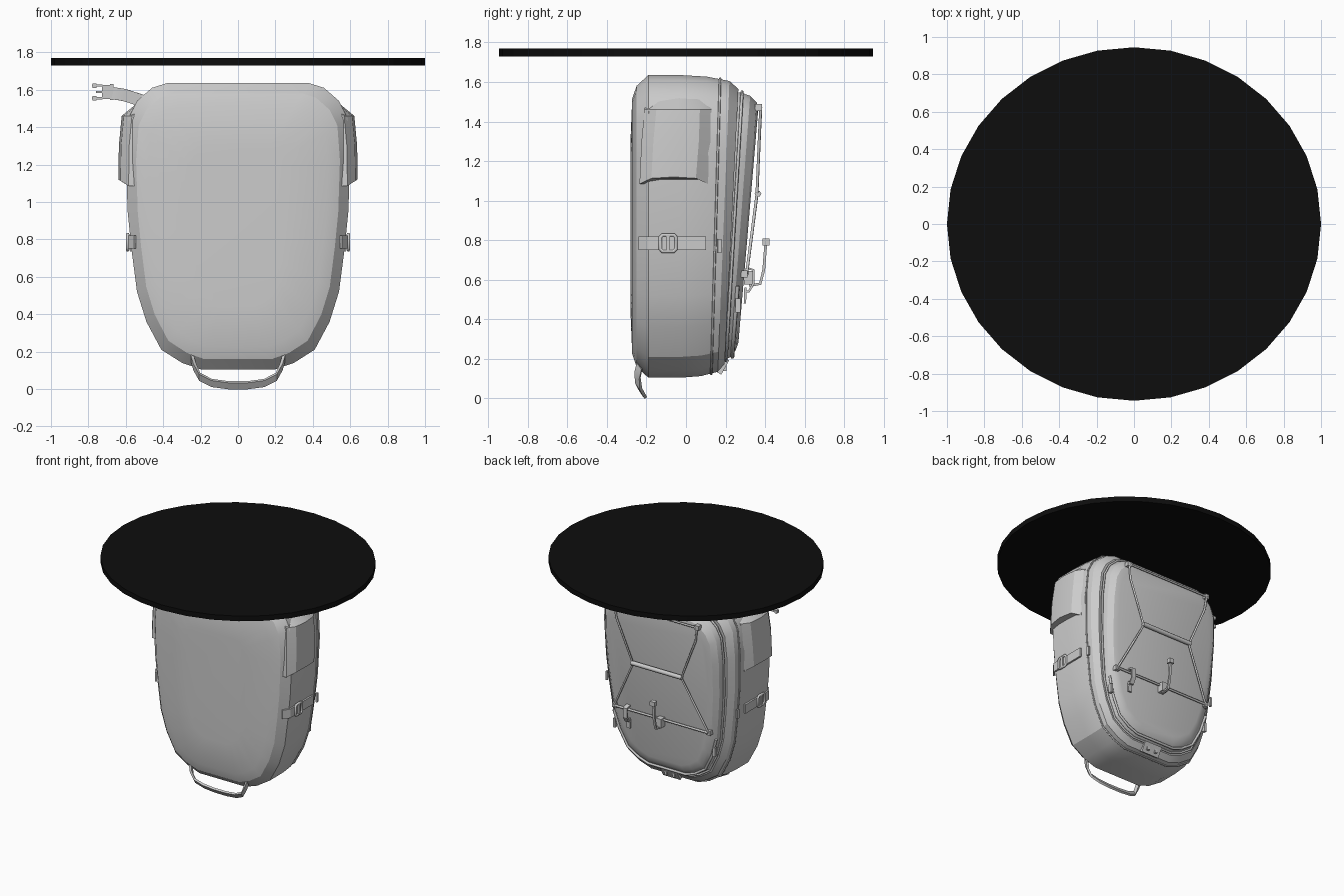
import bpy, bmesh, math
from mathutils import Vector

if "Cube" in bpy.data.objects:
    bpy.data.objects.remove(bpy.data.objects["Cube"])

# Right half of the pack outline (x, z), from top to bottom
HALF = [(.38, 1.635), (.46, 1.61), (.54, 1.54), (.585, 1.45), (.6, 1.25), (.595, 1.1), (.59, .95),
        (.57, .75), (.54, .52), (.49, .36), (.41, .21), (.3, .14), (.2, .105)]
OUTLINE = HALF + [(-x, z) for x, z in reversed(HALF)]


def ring(y, inset, tilt=0.0):
    """Outline shrunk by inset, placed at depth y and leaned by tilt."""
    kx, kz = 1 - inset / .6, 1 - inset / .765
    pts = [(x * kx, .87 + (z - .87) * kz) for x, z in OUTLINE]
    return [Vector((x, y + tilt * (z - .87), z)) for x, z in pts]


def loft(name, rings, angle=25):
    bm = bmesh.new()
    rows = [[bm.verts.new(p) for p in r] for r in rings]
    n = len(rows[0])
    for a, b in zip(rows, rows[1:]):
        for i in range(n):
            bm.faces.new((a[i], a[(i + 1) % n], b[(i + 1) % n], b[i]))
    bm.faces.new(rows[0])
    bm.faces.new(rows[-1])
    bmesh.ops.recalc_face_normals(bm, faces=bm.faces)
    me = bpy.data.meshes.new(name)
    bm.to_mesh(me)
    bm.free()
    ob = bpy.data.objects.new(name, me)
    bpy.context.collection.objects.link(ob)
    bpy.context.view_layer.objects.active = ob
    ob.select_set(True)
    bpy.ops.object.shade_smooth_by_angle(angle=math.radians(angle))
    ob.select_set(False)
    return ob


def strap(name, pts, wide, width, thick=.012):
    """Flat webbing swept along pts; wide is its width direction."""
    pts, w = [Vector(p) for p in pts], Vector(wide).normalized()
    rings = []
    for i, p in enumerate(pts):
        t = pts[min(i + 1, len(pts) - 1)] - pts[max(i - 1, 0)]
        n = t.cross(w).normalized() * thick / 2
        h = w * width / 2
        rings.append([p + h + n, p - h + n, p - h - n, p + h - n])
    return loft(name, rings)


def cord(name, pts, radius=.008, closed=False):
    cu = bpy.data.curves.new(name, 'CURVE')
    cu.dimensions = '3D'
    cu.bevel_depth, cu.bevel_resolution = radius, 1
    cu.use_fill_caps = True
    sp = cu.splines.new('POLY')
    sp.points.add(len(pts) - 1)
    for q, p in zip(sp.points, pts):
        q.co = (*p, 1)
    sp.use_cyclic_u = closed
    ob = bpy.data.objects.new(name, cu)
    bpy.context.collection.objects.link(ob)
    return ob


def box(name, loc, size):
    x, y, z = (s / 2 for s in size)
    c = Vector(loc)
    return loft(name, [[c + Vector(p) for p in ((-x, -y, k), (x, -y, k), (x, y, k), (-x, y, k))]
                       for k in (-z, z)])


def back(x, z, lift=.012):
    """Point just above the sloping rear pocket face."""
    return (x, .315 + .085 * (z - .87) + lift, z)


# Flat black disc above the pack
bpy.ops.mesh.primitive_cylinder_add(vertices=32, radius=1, depth=.04, location=(0, 0, 1.75))
disc = bpy.context.object
disc.name = "disc"
disc.scale.y = .945
disc.select_set(False)
black = bpy.data.materials.new("black")
black.diffuse_color = (.004, .004, .004, 1)
black.use_nodes = True
black.node_tree.nodes["Principled BSDF"].inputs["Base Color"].default_value = black.diffuse_color
disc.data.materials.append(black)

# Main body with padded front panel
loft("pack_body", [ring(-.281, .34), ring(-.272, .12), ring(-.25, .055), ring(-.19, .0), ring(-.03, 0),
                   ring(.09, .008, .02), ring(.19, .03, .04), ring(.23, .07, .05)])

# Rear pocket with piping and seams
loft("rear_pocket", [ring(.19, .085, .05), ring(.235, .088, .06), ring(.275, .105, .075),
                     ring(.305, .14, .085), ring(.315, .18, .085)])
cord("pocket_piping", ring(.243, .085, .06), .008, True)
cord("body_seam", ring(.15, .018, .03), .006, True)
zip_pts = [p for p in ring(.284, .105, .075) if p.z < .6]
cord("pocket_zip", zip_pts, .01)
for s in (1, -1):
    box("zip_pull", (.435 * s, .262, .47), (.02, .025, .07))

# Elastic cord lacing on the rear pocket
for s in (1, -1):
    cord("lace_side", [back(.36 * s, 1.47), back(.345 * s, 1.36, .016), back(.21 * s, 1.03, .03),
                       back(.3 * s, .85, .022), back(.41 * s, .63)])
    for x, z in ((.36, 1.47), (.41, .63)):
        box("lace_anchor", back(x * s, z, 0), (.035, .035, .035))
for name, x, z, r, lift in (("lace_top", .36, 1.47, .008, .012), ("lace_bottom", .41, .63, .009, .014),
                            ("lace_bar", .22, 1.035, .017, .035)):
    cord(name, [back(-x, z, lift), back(x, z, lift)], r)

# Hanging tool loops with toggles
box("loop_buckle", back(0, .61, .025), (.045, .05, .07))
strap("tool_loop", [back(0, .57, .03), (0, .375, .58), (0, .393, .65), (0, .4, .74), (0, .405, .8)],
      (1, 0, 0), .018, .014)
box("loop_toggle", (0, .405, .79), (.04, .035, .035))
strap("short_loop", [back(.29, .66, .005), back(.29, .65, .045), back(.29, .58, .05),
                     back(.29, .54, .03), back(.29, .54, .005)], (1, 0, 0), .035)
strap("loop_tail", [back(.29, .56), back(.29, .48, .016)], (1, 0, 0), .03)

# Small patch under the rear edge
strap("base_patch", [(0, .165, .128), (0, .205, .2)], (1, 0, 0), .15, .03)
for s in (1, -1):
    box("patch_slot", (.035 * s, .195, .155), (.02, .02, .03))

for s in (1, -1):
    # Side pocket with curved opening
    rings = []
    for z, x, lip, y0, y1 in ((1.085, .64, .035, -.235, .11), (1.3, .637, 0, -.225, .125),
                              (1.46, .622, 0, -.21, .13), (1.56, .5, 0, -.18, .12)):
        sec = [(.45, y0, 0), (x - .055, y0, 0), (x - .012, y0 + .06, lip * .8), (x, (y0 + y1) / 2, lip),
               (x - .012, y1 - .06, lip * .8), (x - .055, y1, 0), (.45, y1, 0)]
        rings.append([Vector((px * s, py, z + dz)) for px, py, dz in sec])
    loft("side_pocket", rings)
    # Compression strap and buckle
    strap("side_strap", [(.55 * s, -.235, .785), (.582 * s, -.19, .785), (.582 * s, .1, .785)],
          (0, 0, 1), .07, .014)
    strap("side_strap_end", [(.57 * s, .16, .77), (.568 * s, .18, .77)], (0, 0, 1), .07, .014)
    cord("side_buckle", [(.59 * s, -.09 + a * .04, .785 + b * .042) for a, b in
                         ((-1, -.7), (-.7, -1), (.7, -1), (1, -.7), (1, .7), (.7, 1), (-.7, 1), (-1, .7))],
         .01, True)
    box("side_buckle_bar", (.59 * s, -.09, .785), (.018, .02, .08))

# Carry handle at the bottom
half = [(.245, -.235, .165), (.232, -.245, .12), (.205, -.24, .065), (.14, -.222, .032), (.05, -.215, .02)]
strap("handle", half + [(-x, y, z) for x, y, z in reversed(half)], (0, .55, -.8), .042, .016)

# Loose strap and clip at the upper left
strap("loose_strap", [(-.46, -.22, 1.525), (-.54, -.16, 1.55), (-.61, -.07, 1.572), (-.69, -.03, 1.585)],
      (.25, 0, 1), .065)
box("clip_base", (-.675, -.03, 1.588), (.018, .035, .085))
box("clip_body", (-.705, -.03, 1.588), (.045, .03, .075))
for z, length in ((1.622, .055), (1.588, .035), (1.554, .055)):
    box("clip_prong", (-.725 - length / 2, -.03, z), (length, .022, .012))
    if length > .04:
        box("clip_tip", (-.768, -.03, z), (.022, .026, .024))
